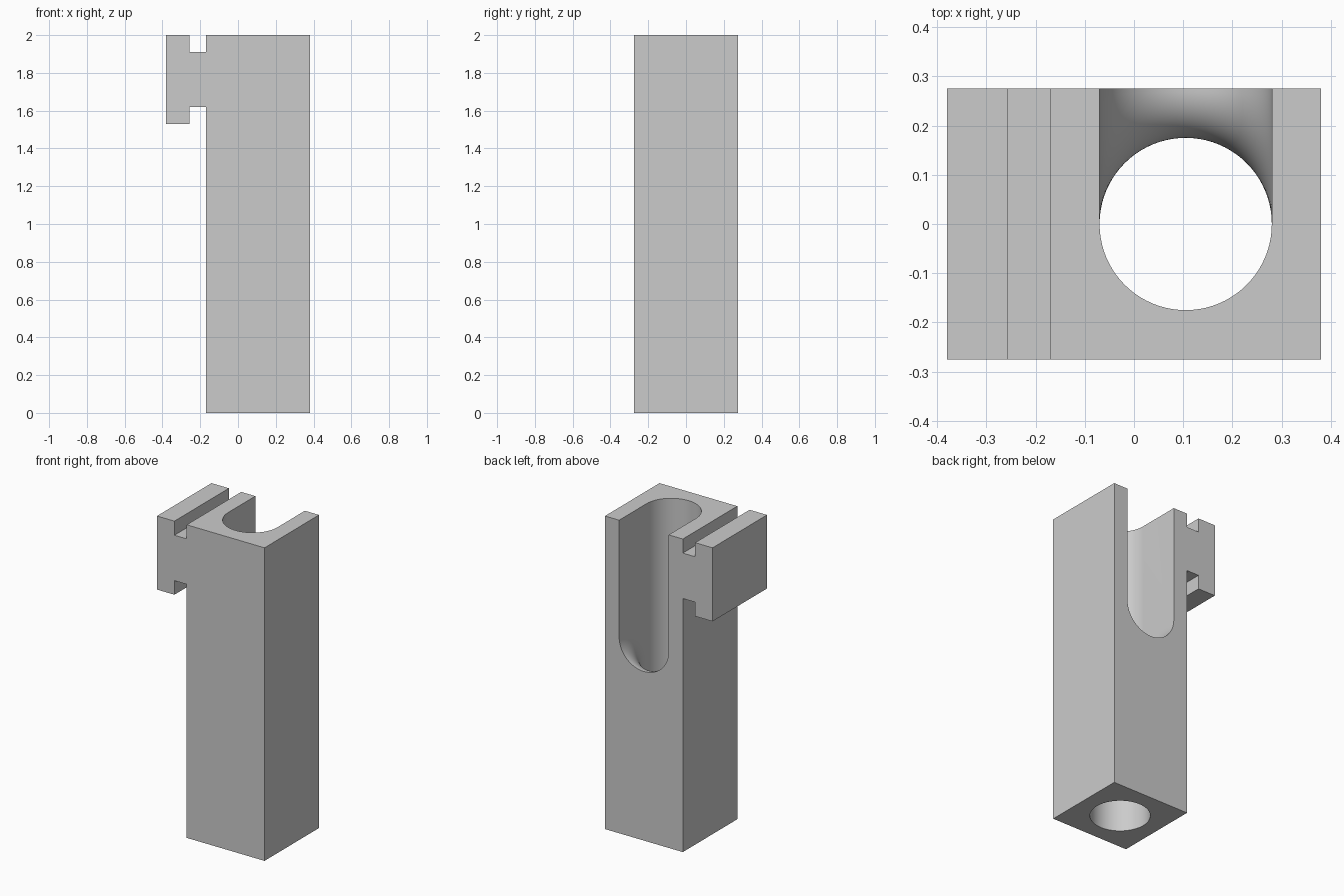
import bpy
import bmesh
from math import sin, cos, pi

cube = bpy.data.objects.get("Cube")
if cube:
    bpy.data.objects.remove(cube, do_unlink=True)

HALF = 0.275            # half depth, also the bend radius of the channel
R, CX = 0.175, 0.105    # bore radius and centre
BEND_Z = 0.98           # height where the channel starts to bend backwards
LOW, HIGH, OUT = -0.1, 2.1, 0.32
N, BENDS = 40, 20

grey = bpy.data.materials.new("plain grey")
grey.use_nodes = True
colour = (0.6, 0.6, 0.6, 1)
grey.diffuse_color = colour
grey.node_tree.nodes["Principled BSDF"].inputs["Base Color"].default_value = colour


def make_object(name, bm):
    bmesh.ops.recalc_face_normals(bm, faces=bm.faces)
    mesh = bpy.data.meshes.new(name)
    bm.to_mesh(mesh)
    bm.free()
    mesh.materials.append(grey)
    obj = bpy.data.objects.new(name, mesh)
    bpy.context.collection.objects.link(obj)
    return obj


# Square post with a T-shaped side rail, extruded front to back
profile = [(-0.17, 0), (0.38, 0), (0.38, 2), (-0.17, 2), (-0.17, 1.91), (-0.257, 1.91),
           (-0.257, 2), (-0.38, 2), (-0.38, 1.53), (-0.257, 1.53), (-0.257, 1.62), (-0.17, 1.62)]
bm = bmesh.new()
face = bm.faces.new([bm.verts.new((x, -HALF, z)) for x, z in profile])
side = bmesh.ops.extrude_face_region(bm, geom=[face])
moved = [v for v in side["geom"] if isinstance(v, bmesh.types.BMVert)]
bmesh.ops.translate(bm, verts=moved, vec=(0, 2 * HALF, 0))
post = make_object("post_with_side_rail", bm)

# Cutter: vertical bore that bends out through the back, open to the top
bm = bmesh.new()


def point(x, y, z):
    return bm.verts.new((CX + x, y, z))


rails = []
for i in range(N + 1):
    a = pi * i / N
    x, rho = R * cos(a), HALF - R * sin(a)
    rail = [point(x, R * sin(a), LOW)]
    for j in range(BENDS + 1):
        b = pi / 2 * j / BENDS
        rail.append(point(x, HALF - rho * cos(b), BEND_Z + rho * sin(b)))
    rail.append(point(x, OUT, BEND_Z + rho))
    rails.append(rail)

tops = [point(R, 0, HIGH), point(-R, 0, HIGH)]
corners = [point(R, OUT, HIGH), point(-R, OUT, HIGH)]
front = [rails[-1][:2] + [tops[1]]]
for i in range(1, N):
    a = pi + pi * i / N
    front.append([point(R * cos(a), R * sin(a), z) for z in (LOW, BEND_Z, HIGH)])
front.append(rails[0][:2] + [tops[0]])

for strips in (rails, front):
    for p, q in zip(strips, strips[1:]):
        for j in range(len(p) - 1):
            bm.faces.new((p[j], q[j], q[j + 1], p[j + 1]))
for rail, corner, top in zip((rails[0], rails[-1]), corners, tops):
    bm.faces.new(rail[1:] + [corner, top])
bm.faces.new([r[-1] for r in rails] + corners[::-1])
bm.faces.new([f[-1] for f in front] + corners)
bm.faces.new([r[0] for r in rails] + [f[0] for f in front[1:-1]])
cutter = make_object("channel_cutter", bm)
cutter.hide_render = True

# Cut the channel and keep the result
cut = post.modifiers.new("channel", "BOOLEAN")
cut.operation = "DIFFERENCE"
cut.solver = "EXACT"
cut.object = cutter
bpy.ops.object.select_all(action="DESELECT")
post.select_set(True)
bpy.context.view_layer.objects.active = post
bpy.ops.object.modifier_apply(modifier=cut.name)
bpy.data.objects.remove(cutter, do_unlink=True)
bpy.ops.object.shade_smooth_by_angle(angle=pi / 6)
